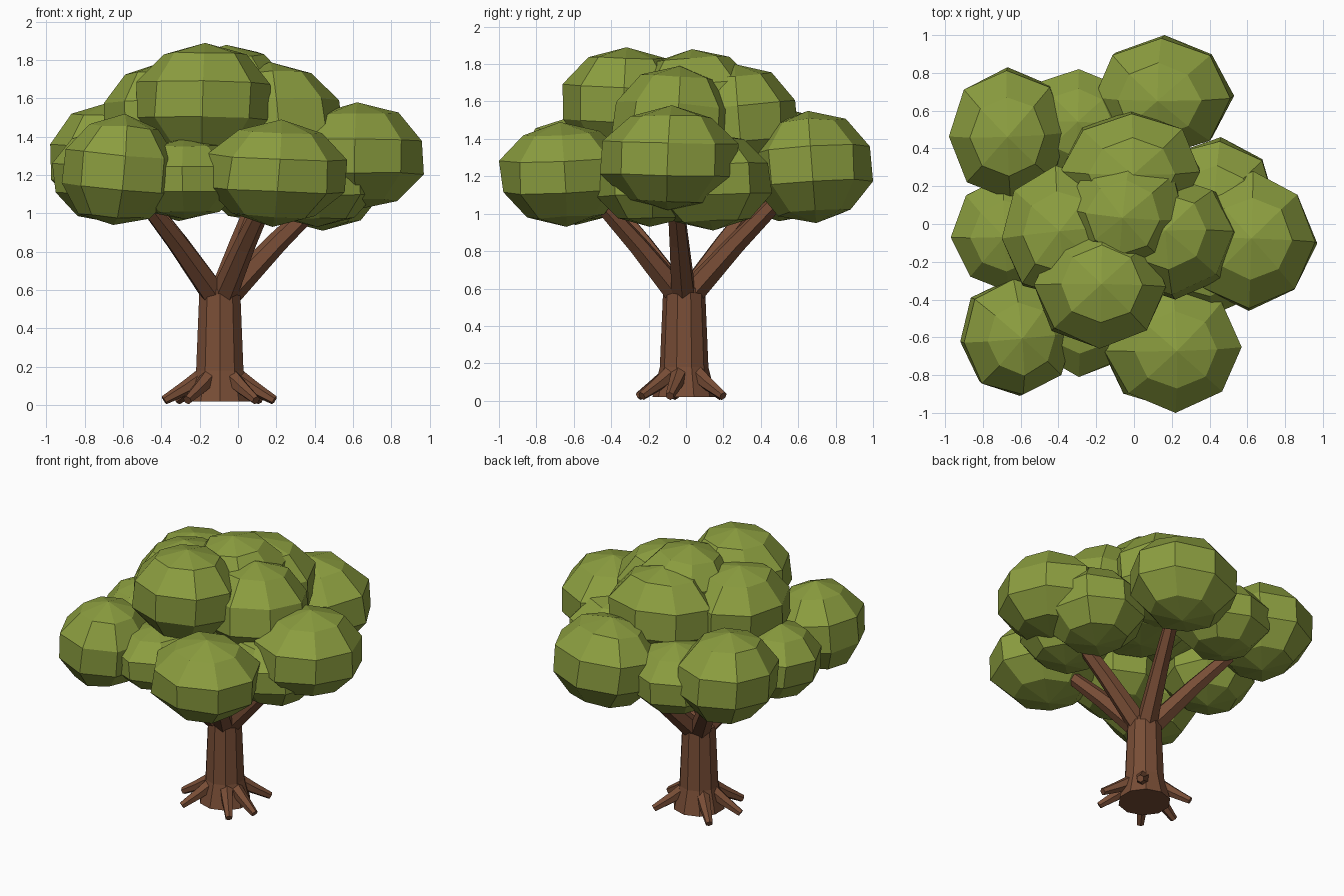
import bpy
import bmesh
import math
import random
from mathutils import Matrix, Vector

random.seed(5)
default_cube = bpy.data.objects.get("Cube")
if default_cube:
    bpy.data.objects.remove(default_cube, do_unlink=True)


def make_material(name, colour):
    material = bpy.data.materials.new(name)
    material.use_nodes = True
    material.diffuse_color = colour
    material.node_tree.nodes["Principled BSDF"].inputs["Base Color"].default_value = colour
    return material


bark = make_material("brown bark", (0.19, 0.075, 0.037, 1))
leaves = make_material("olive leaves", (0.26, 0.34, 0.05, 1))


def add_object(name, bm, material):
    bmesh.ops.recalc_face_normals(bm, faces=bm.faces)
    mesh = bpy.data.meshes.new(name)
    bm.to_mesh(mesh)
    bm.free()
    mesh.materials.append(material)
    thing = bpy.data.objects.new(name, mesh)
    bpy.context.collection.objects.link(thing)
    return thing


def tube(name, points, radii, sides, material):
    """Tapered faceted tube through a list of points, capped at both ends."""
    bm = bmesh.new()
    points = [Vector(p) for p in points]
    turn = (points[-1] - points[0]).to_track_quat('Z', 'Y')
    rings = []
    for point, radius in zip(points, radii):
        ring = []
        for i in range(sides):
            a = math.tau * (i + 0.5) / sides
            ring.append(bm.verts.new(point + turn @ Vector((radius * math.cos(a), radius * math.sin(a), 0))))
        rings.append(ring)
    for low, high in zip(rings, rings[1:]):
        for i in range(sides):
            j = (i + 1) % sides
            bm.faces.new((low[i], low[j], high[j], high[i]))
    bm.faces.new(rings[0])
    bm.faces.new(rings[-1])
    return add_object(name, bm, material)


def leaf_clump(name, centre, size):
    """Eight-sided faceted ball, jittered and then fitted to its half sizes."""
    bm = bmesh.new()
    bmesh.ops.create_uvsphere(bm, u_segments=8, v_segments=5, radius=1)
    tilt = (Matrix.Rotation(random.uniform(-0.1, 0.1), 3, 'Z')
            @ Matrix.Rotation(random.uniform(-0.1, 0.1), 3, 'X')
            @ Matrix.Rotation(random.uniform(-0.1, 0.1), 3, 'Y'))
    for v in bm.verts:
        v.co = tilt @ (v.co * random.uniform(0.97, 1.03))
    for axis in range(3):
        values = [v.co[axis] for v in bm.verts]
        low, high = min(values), max(values)
        for v in bm.verts:
            unit = 2 * (v.co[axis] - low) / (high - low) - 1
            v.co[axis] = centre[axis] + size[axis] * unit
    return add_object(name, bm, leaves)


# Trunk with a flared foot
AXIS = Vector((-0.095, -0.01, 0))
trunk_profile = [(0.02, 0.17), (0.18, 0.13), (0.6, 0.112), (0.65, 0.07)]
tube("trunk", [AXIS + Vector((0, 0, z)) for z, r in trunk_profile],
     [r for z, r in trunk_profile], 10, bark)

# Roots spreading to the ground
for n, degrees in enumerate((-15, 45, 138, 190, 235, 310)):
    a = math.radians(degrees)
    out = Vector((math.cos(a), math.sin(a), 0))
    path = [AXIS + out * r + Vector((0, 0, z)) for r, z in ((0.07, 0.16), (0.18, 0.09), (0.295, 0.025))]
    tube(f"root_{n + 1}", path, (0.05, 0.038, 0.024), 6, bark)

# Branches reaching into the outer clumps
branch_tips = {
    "front_left": (0.14, -0.46, 1.06),
    "front_right": (-0.5, -0.42, 1.08),
    "left": (0.46, -0.06, 1.1),
    "back": (0.1, 0.5, 1.08),
    "back_right": (-0.5, 0.4, 1.1),
}
for name, tip in branch_tips.items():
    tip = Vector(tip)
    flat = Vector((tip.x, tip.y, 0)) - AXIS
    start = AXIS + flat.normalized() * 0.05 + Vector((0, 0, 0.585))
    middle = start.lerp(tip, 0.5) + Vector((0, 0, 0.01))
    tube("branch_" + name, (start, middle, tip), (0.07, 0.056, 0.044), 6, bark)

# Leaf clumps: centre and half size of each
clumps = {
    "front_left": ((0.2, -0.66, 1.21), (0.37, 0.34, 0.28)),
    "front_right": ((-0.62, -0.6, 1.23), (0.3, 0.31, 0.29)),
    "left": ((0.62, -0.09, 1.3), (0.35, 0.37, 0.28)),
    "back": ((0.16, 0.68, 1.25), (0.37, 0.32, 0.3)),
    "back_right": ((-0.66, 0.48, 1.28), (0.32, 0.35, 0.3)),
    "right": ((-0.67, -0.05, 1.2), (0.3, 0.31, 0.25)),
    "back_left": ((0.43, 0.12, 1.17), (0.32, 0.34, 0.26)),
    "inner_left": ((0.4, -0.2, 1.17), (0.32, 0.28, 0.24)),
    "lower_front": ((-0.28, -0.5, 1.18), (0.29, 0.31, 0.21)),
    "lower_back": ((-0.3, 0.52, 1.2), (0.3, 0.3, 0.24)),
    "upper_front": ((-0.18, -0.33, 1.59), (0.35, 0.33, 0.3)),
    "upper_left": ((0.2, -0.07, 1.48), (0.35, 0.33, 0.31)),
    "upper_back": ((-0.02, 0.28, 1.49), (0.37, 0.32, 0.31)),
    "upper_right": ((-0.38, -0.04, 1.5), (0.32, 0.35, 0.29)),
    "crown": ((-0.04, 0.06, 1.59), (0.33, 0.32, 0.29)),
    "core": ((-0.1, 0, 1.38), (0.36, 0.38, 0.2)),
}
for name, (centre, size) in clumps.items():
    leaf_clump("leaf_clump_" + name, centre, size)
